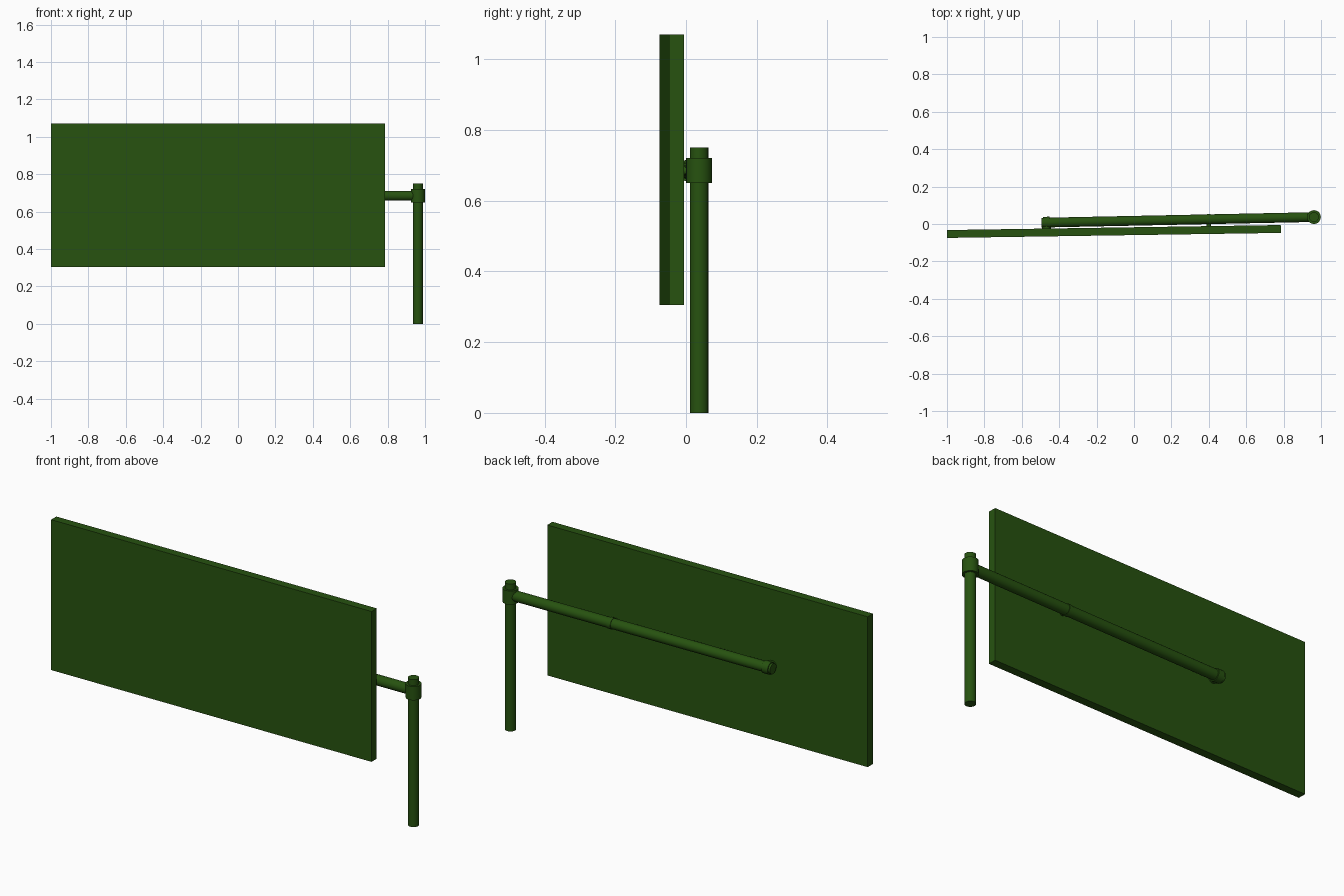
import bpy, math
from mathutils import Vector

if "Cube" in bpy.data.objects:
    bpy.data.objects.remove(bpy.data.objects["Cube"])

mat = bpy.data.materials.new("dark_green")
mat.diffuse_color = (0.02, 0.085, 0.005, 1)
mat.use_nodes = True
mat.node_tree.nodes["Principled BSDF"].inputs["Base Color"].default_value = mat.diffuse_color


def finish(name):
    ob = bpy.context.object
    ob.name = name
    ob.data.materials.append(mat)
    return ob


def tube(name, a, b, r, sides=20):
    a, b = Vector(a), Vector(b)
    d = b - a
    bpy.ops.mesh.primitive_cylinder_add(
        vertices=sides, radius=r, depth=d.length, location=(a + b) / 2,
        rotation=d.to_track_quat('Z', 'Y').to_euler())
    bpy.ops.object.shade_smooth_by_angle(angle=math.radians(35))
    return finish(name)


# Sign board, turned very slightly about z
bpy.ops.mesh.primitive_cube_add(size=1, location=(-0.1075, -0.04, 0.6875),
                                rotation=(0, 0, 0.015))
board = finish("sign_board")
board.scale = (1.785, 0.042, 0.765)

# Upright post with its collar
PX, PY, PZ = 0.962, 0.037, 0.685
tube("post", (PX, PY, 0), (PX, PY, 0.75), 0.026)
tube("post_collar", (PX, PY, 0.65), (PX, PY, 0.72), 0.037)


# Horizontal arm behind the board
def arm_y(x):
    return PY + (x - PX) * 0.0205


def along_arm(name, x0, x1, r):
    tube(name, (x0, arm_y(x0), PZ), (x1, arm_y(x1), PZ), r)


along_arm("arm", -0.495, PX, 0.026)

# Clamp rings and short pegs into the board
along_arm("end_clamp", -0.485, -0.45, 0.031)
along_arm("middle_clamp", 0.39, 0.41, 0.0285)
for name, x, r in (("end_peg", -0.468, 0.024), ("middle_peg", 0.4, 0.012)):
    tube(name, (x, arm_y(x), PZ), (x, -0.04, PZ), r)
